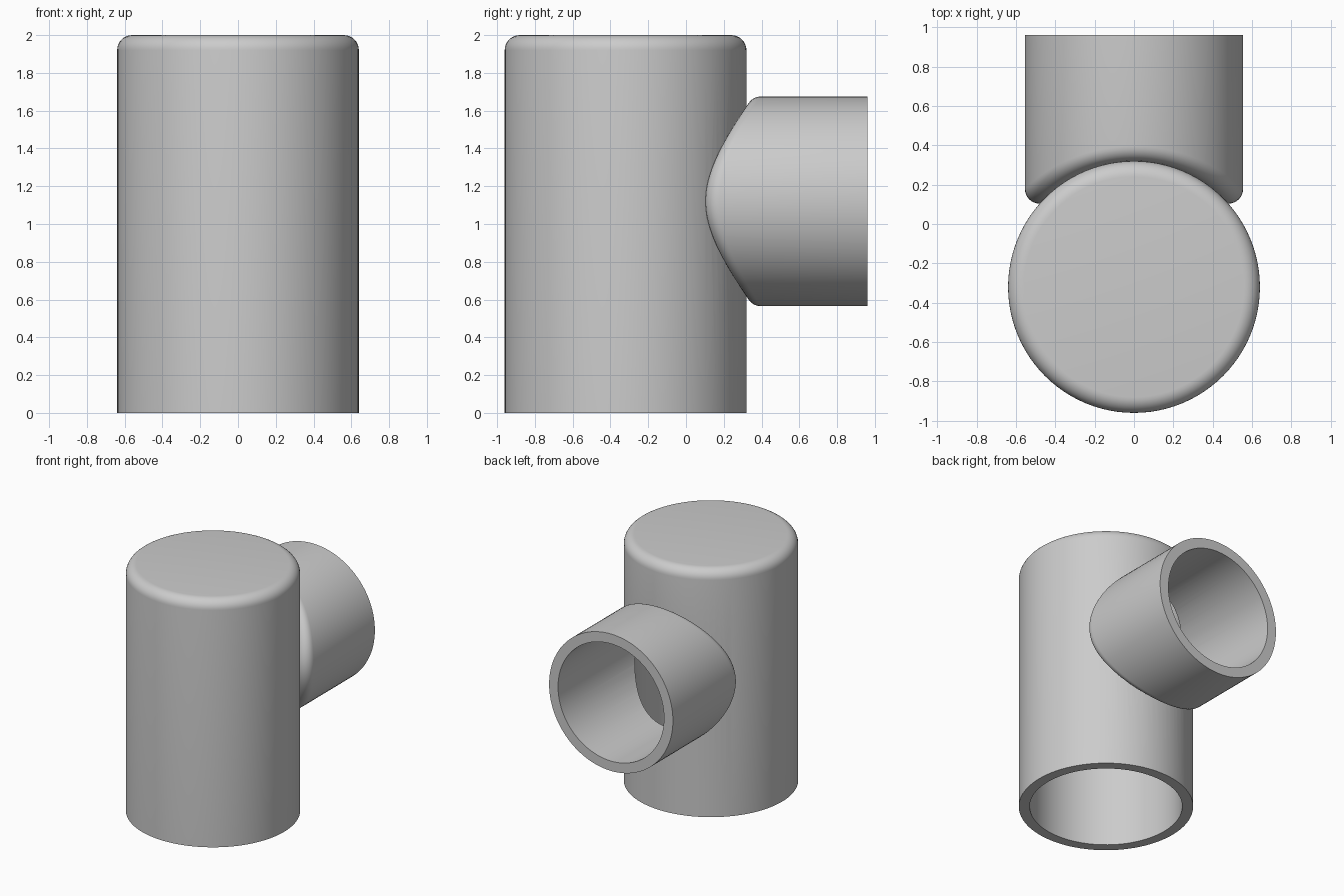
import bpy, bmesh, math

if "Cube" in bpy.data.objects:
    bpy.data.objects.remove(bpy.data.objects["Cube"])

SIDES = 96
STEPS = 8
WALL = 0.08
BODY_R, BODY_Y, HEIGHT = 0.64, -0.32, 2.0
BRANCH_R, BRANCH_Z, BRANCH_END = 0.555, 1.12, 0.96
NECK_R = 0.48

grey = bpy.data.materials.new("plain grey")
grey.use_nodes = True
colour = (0.6, 0.6, 0.6, 1)
grey.diffuse_color = colour
grey.node_tree.nodes["Principled BSDF"].inputs["Base Color"].default_value = colour


def loft(name, rings):
    """Skin a closed solid through rings of points, capping both ends."""
    bm = bmesh.new()
    loops = [[bm.verts.new(p) for p in ring] for ring in rings]
    for a, b in zip(loops, loops[1:]):
        for i in range(SIDES):
            j = (i + 1) % SIDES
            bm.faces.new((a[i], a[j], b[j], b[i]))
    bm.faces.new(loops[0])
    bm.faces.new(loops[-1])
    bmesh.ops.recalc_face_normals(bm, faces=bm.faces)
    mesh = bpy.data.meshes.new(name)
    bm.to_mesh(mesh)
    bm.free()
    mesh.materials.append(grey)
    obj = bpy.data.objects.new(name, mesh)
    bpy.context.collection.objects.link(obj)
    return obj


def upright(r, z):
    angles = [2 * math.pi * i / SIDES for i in range(SIDES)]
    return [(r * math.cos(a), BODY_Y + r * math.sin(a), z) for a in angles]


def sideways(r, y_at):
    angles = [2 * math.pi * (i + 0.5) / SIDES for i in range(SIDES)]
    return [(r * math.cos(a), y_at(a), BRANCH_Z + r * math.sin(a)) for a in angles]


def saddle(a):
    """Height of the body's surface under the neck of the branch."""
    return BODY_Y + math.sqrt(BODY_R ** 2 - (NECK_R * math.cos(a)) ** 2)


def combine(target, other, operation):
    mod = target.modifiers.new(operation.lower(), "BOOLEAN")
    mod.operation, mod.solver, mod.object = operation, "EXACT", other
    bpy.context.view_layer.objects.active = target
    bpy.ops.object.modifier_apply(modifier=mod.name)
    bpy.data.objects.remove(other)


quarter = [math.pi / 2 * i / STEPS for i in range(STEPS + 1)]

# Main upright pipe with a rounded closed top
pipe = loft("tee_pipe", [upright(BODY_R, 0)] + [
    upright(BODY_R - WALL * (1 - math.cos(t)), HEIGHT - WALL * (1 - math.sin(t)))
    for t in quarter])

# Side branch whose rounded root follows the curve of the main pipe
bulge = BRANCH_R - NECK_R
branch = loft("branch", [sideways(NECK_R, lambda a: -0.05)] + [
    sideways(NECK_R + bulge * math.sin(t),
             lambda a, t=t: saddle(a) + bulge * (1 - math.cos(t)))
    for t in quarter] + [sideways(BRANCH_R, lambda a: BRANCH_END)])
combine(pipe, branch, "UNION")

# Hollow out both pipes so that they connect inside
bore = BODY_R - WALL
combine(pipe, loft("main_bore", [upright(bore, -0.1), upright(bore, HEIGHT - WALL)]),
        "DIFFERENCE")
bore = BRANCH_R - WALL
combine(pipe, loft("branch_bore", [sideways(bore, lambda a: BODY_Y),
                                   sideways(bore, lambda a: BRANCH_END + 0.1)]),
        "DIFFERENCE")

# Smooth the round walls and keep the rims sharp
bpy.ops.object.select_all(action="DESELECT")
pipe.select_set(True)
bpy.context.view_layer.objects.active = pipe
bpy.ops.object.shade_smooth_by_angle(angle=math.radians(30))
